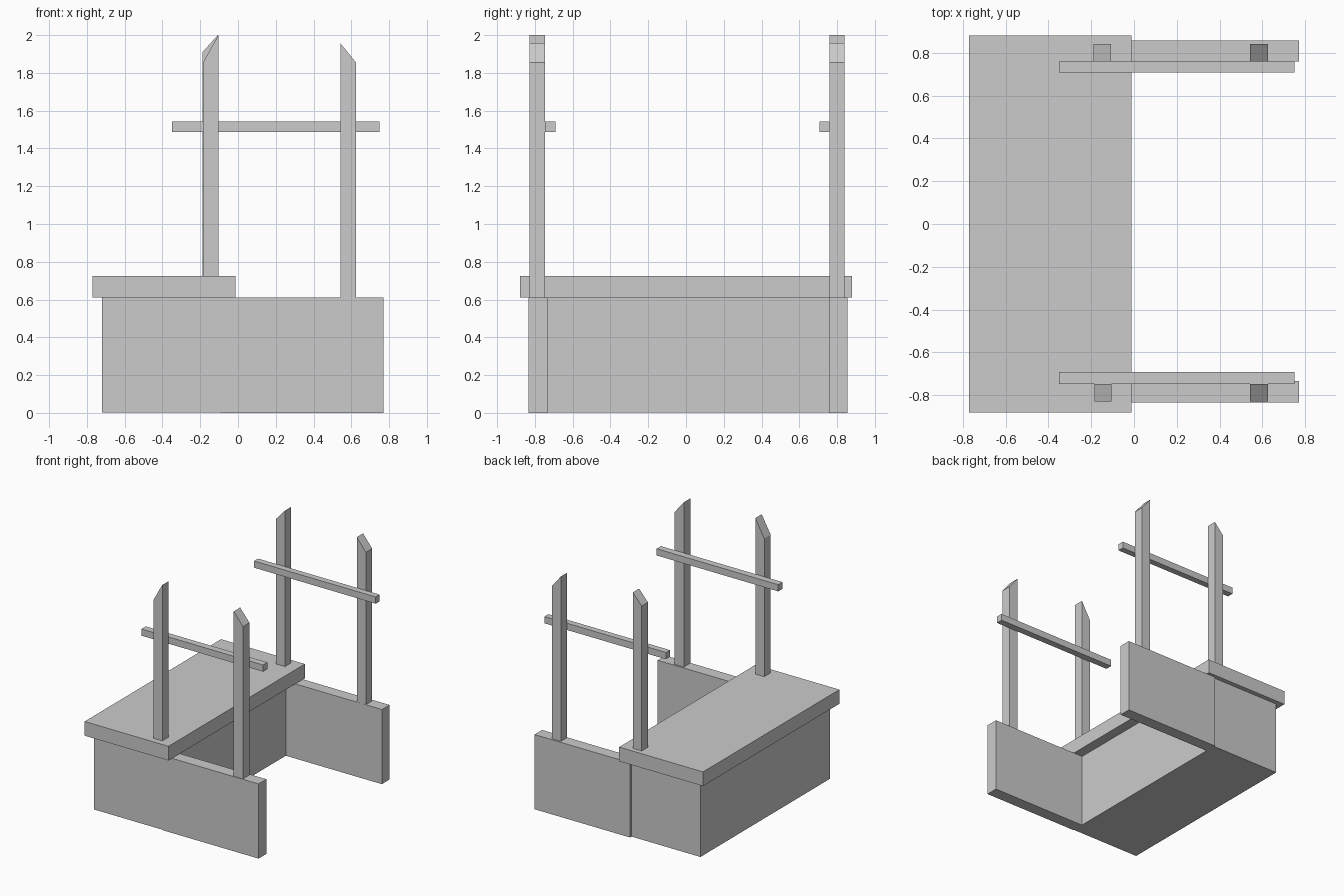
import bpy

if "Cube" in bpy.data.objects:
    bpy.data.objects.remove(bpy.data.objects["Cube"])


def prism(name, profile, y0, y1):
    """Extrude an (x, z) profile, listed counter-clockwise from the front, along y."""
    n = len(profile)
    verts = [(x, y, z) for y in (y0, y1) for x, z in profile]
    faces = [tuple(range(n)), tuple(reversed(range(n, 2 * n)))]
    faces += [(i, i + n, (i + 1) % n + n, (i + 1) % n) for i in range(n)]
    mesh = bpy.data.meshes.new(name)
    mesh.from_pydata(verts, [], faces)
    obj = bpy.data.objects.new(name, mesh)
    bpy.context.collection.objects.link(obj)
    return obj


def box(name, x0, x1, y0, y1, z0, z1):
    return prism(name, [(x0, z0), (x1, z0), (x1, z1), (x0, z1)], y0, y1)


def post(name, x0, x1, y0, y1, z0, z_left, z_right):
    """Square post with a slanted top."""
    return prism(name, [(x0, z0), (x1, z0), (x1, z_right), (x0, z_left)], y0, y1)


# Main body and overhanging slab
box("base_block", -0.72, -0.095, -0.833, 0.842, 0.003, 0.61)
box("top_slab", -0.77, -0.012, -0.88, 0.88, 0.61, 0.726)

# Per side: wall y-range, post y-range, rail y-range, inner post x, low edge of its cut
sides = {
    "front": ((-0.834, -0.733), (-0.829, -0.746), (-0.746, -0.691), -0.185, 1.855),
    "back": ((0.758, 0.856), (0.759, 0.840), (0.708, 0.759), -0.188, 1.91),
}
for side, (wall, post_y, rail, px, cut) in sides.items():
    # Low wall, two slant-topped posts and the inner rail
    box(side + "_wall", -0.095, 0.77, *wall, 0.0, 0.61)
    post(side + "_slab_post", px, px + 0.081, *post_y, 0.726, cut, 2.0)
    post(side + "_wall_post", 0.542, 0.625, *post_y, 0.61, 1.957, 1.855)
    box(side + "_rail", -0.35, 0.749, *rail, 1.488, 1.543)
